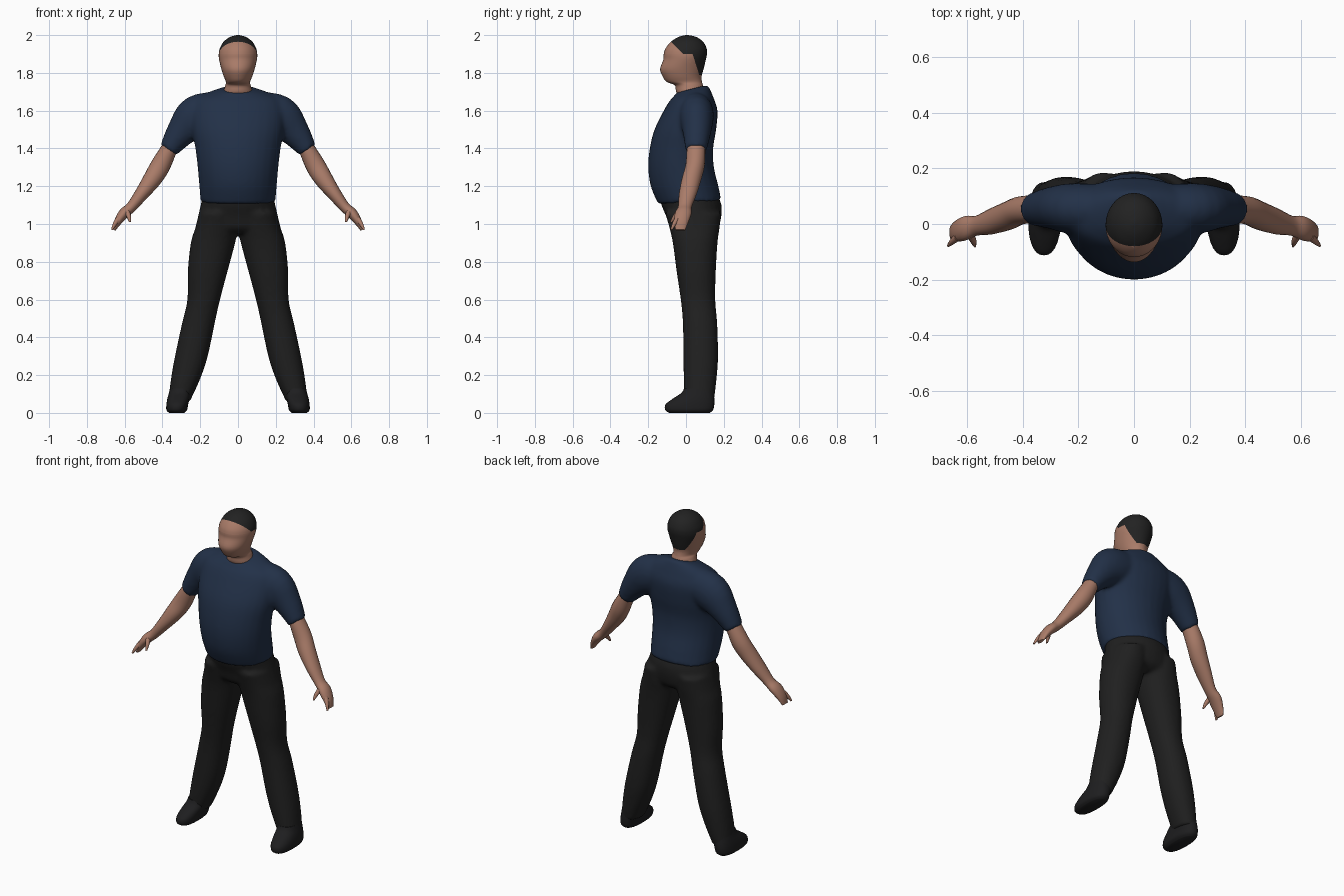
import bpy, bmesh, math
from mathutils import Vector

cube = bpy.data.objects.get("Cube")
if cube:
    bpy.data.objects.remove(cube)


def material(name, rgb):
    m = bpy.data.materials.new(name)
    m.use_nodes = True
    m.diffuse_color = (*rgb, 1)
    bsdf = m.node_tree.nodes["Principled BSDF"]
    bsdf.inputs["Base Color"].default_value = (*rgb, 1)
    bsdf.inputs["Roughness"].default_value = 0.8
    return m


SKIN = material("skin", (0.40, 0.20, 0.14))
NAVY = material("navy_cloth", (0.016, 0.030, 0.064))
BLACK = material("black_cloth", (0.014, 0.014, 0.014))
HAIR = material("dark_hair", (0.016, 0.016, 0.016))
SHOE = material("black_leather", (0.013, 0.013, 0.014))


def smooth_rings(rings, steps):
    """Catmull-Rom interpolation of ring parameters."""
    pts = [Vector(r) for r in rings]
    out = []
    for i in range(len(pts) - 1):
        a, b, c, d = pts[max(i - 1, 0)], pts[i], pts[i + 1], pts[min(i + 2, len(pts) - 1)]
        for k in range(steps):
            t = k / steps
            out.append(0.5 * (2 * b + (c - a) * t + (2 * a - 5 * b + 4 * c - d) * t ** 2
                              + (3 * b - a - 3 * c + d) * t ** 3))
    return out + [pts[-1]]


def loft(bm, rings, side=1, flat=False, power=1.0, n=28, steps=4):
    """Closed tube through rings (x, y, z, half width, half depth, tilt)."""
    rs = smooth_rings(rings, steps)
    loops = []
    for i, r in enumerate(rs):
        p, q = rs[max(i - 1, 0)], rs[min(i + 1, len(rs) - 1)]
        u = Vector((p[2] - q[2], 0, q[0] - p[0]))
        u = Vector((1, 0, 0)) if flat else u.normalized()
        loop = []
        for k in range(n):
            t = 2 * math.pi * k / n
            c, s = math.cos(t), math.sin(t)
            c = math.copysign(abs(c) ** power, c)
            s = math.copysign(abs(s) ** power, s)
            v = Vector(r[:3]) + u * (c * r[3]) + Vector((0, s * r[4], s * r[4] * r[5]))
            loop.append(bm.verts.new((v.x * side, v.y, v.z)))
        loops.append(loop)
    for a, b in zip(loops, loops[1:]):
        for k in range(n):
            bm.faces.new((a[k], a[(k + 1) % n], b[(k + 1) % n], b[k]))
    bm.faces.new(loops[0])
    bm.faces.new(loops[-1])


def box(z, x0, x1, y0, y1, tilt=0):
    """Ring given by its extents at a height."""
    return ((x0 + x1) / 2, (y0 + y1) / 2, z, (x1 - x0) / 2, (y1 - y0) / 2, tilt)


def finish(name, bm, mats, blend=0):
    bmesh.ops.recalc_face_normals(bm, faces=bm.faces)
    me = bpy.data.meshes.new(name)
    bm.to_mesh(me)
    bm.free()
    ob = bpy.data.objects.new(name, me)
    bpy.context.collection.objects.link(ob)
    for m in mats:
        me.materials.append(m)
    bpy.ops.object.select_all(action='DESELECT')
    ob.select_set(True)
    bpy.context.view_layer.objects.active = ob
    bpy.ops.object.shade_smooth_by_angle(angle=math.radians(50))
    # Fuse overlapping volumes into one soft surface
    if blend:
        rm = ob.modifiers.new("fuse", 'REMESH')
        rm.mode = 'VOXEL'
        rm.voxel_size = 0.011
        rm.use_smooth_shade = True
        sm = ob.modifiers.new("soften", 'SMOOTH')
        sm.factor = 0.5
        sm.iterations = blend
    return ob


# Shirt: torso with two short sleeves
bm = bmesh.new()
loft(bm, [box(z, -w, w, y0, y1, t) for z, w, y0, y1, t in (
    (1.115, .198, -.148, .188, .05), (1.2, .205, -.187, .172, 0), (1.3, .214, -.2, .148, 0),
    (1.4, .226, -.192, .144, 0), (1.5, .245, -.167, .16, 0), (1.6, .25, -.118, .167, 0),
    (1.66, .225, -.085, .147, .05), (1.693, .165, -.062, .13, .15),
    (1.716, .09, -.052, .115, .25))], flat=True)
for s in (1, -1):
    loft(bm, [(.09, .05, 1.60, .10, .09, 0), (.215, .055, 1.568, .115, .092, 0),
              (.30, .058, 1.487, .081, .075, 0), (.368, .053, 1.392, .051, .057, 0)], s)
finish("shirt", bm, [NAVY], 8)

# Trousers: hips with two legs
bm = bmesh.new()
loft(bm, [box(z, -w, w, y0, y1) for z, w, y0, y1 in (
    (1.15, .188, -.14, .17), (1.1, .198, -.13, .188), (1.04, .212, -.105, .187),
    (.98, .222, -.085, .17), (.95, .19, -.05, .13))], flat=True)
for s in (1, -1):
    loft(bm, [box(*r) for r in (
        (1.06, .01, .205, -.11, .187), (.98, .0, .226, -.088, .178), (.9, .015, .25, -.07, .167),
        (.75, .055, .266, -.05, .158), (.6, .095, .268, -.028, .155), (.48, .122, .295, -.017, .165),
        (.3, .16, .334, -.014, .17), (.18, .2, .355, -.012, .162), (.06, .255, .37, -.008, .148))],
        s, flat=True, power=0.92)
finish("trousers", bm, [BLACK], 5)

# Head and neck, with the hair cut into the surface
bm = bmesh.new()
loft(bm, [box(z, -w, w, y0, y1) for z, w, y0, y1 in (
    (1.66, .085, -.03, .10), (1.70, .077, -.052, .10), (1.735, .067, -.06, .09),
    (1.752, .064, -.102, .085), (1.78, .075, -.123, .082), (1.82, .088, -.137, .093),
    (1.87, .1, -.12, .105), (1.90, .102, -.118, .111), (1.93, .096, -.108, .109),
    (1.965, .076, -.08, .09), (1.99, .042, -.04, .055), (2.0, .006, -.002, .012))],
    flat=True, n=36)
TEMPLE = (Vector((0, -.08, 1.965)), Vector((0, .065, .065)).normalized())
SIDEBURN = (Vector((0, .035, 1.9)), Vector((0, .11, .035)).normalized())
LOW = (Vector((0, 0, 1.9)), Vector((0, 0, 1)))
NAPE = (Vector((0, 0, 1.79)), Vector((0, 0, 1)))
for co, no in (TEMPLE, SIDEBURN, LOW, NAPE):
    bmesh.ops.bisect_plane(bm, geom=bm.verts[:] + bm.edges[:] + bm.faces[:],
                           plane_co=co, plane_no=no)


def above(p, plane):
    return (p - plane[0]).dot(plane[1]) > 0


for f in bm.faces:
    p = f.calc_center_median()
    top = above(p, TEMPLE) and above(p, LOW)
    back = above(p, SIDEBURN) and above(p, NAPE)
    f.material_index = int(top or back)
finish("head", bm, [SKIN, HAIR])

for s, label in ((1, "left"), (-1, "right")):
    # Bare arm running into a flat hand
    bm = bmesh.new()
    loft(bm, [(.335, .055, 1.45, .04, .045, 0), (.367, .053, 1.392, .044, .049, 0),
              (.41, .048, 1.31, .052, .051, 0), (.452, .03, 1.24, .049, .052, 0),
              (.51, .01, 1.16, .037, .047, 0), (.565, -.006, 1.09, .028, .036, 0),
              (.605, -.015, 1.055, .028, .044, 0), (.637, -.025, 1.01, .02, .038, 0),
              (.656, -.03, .968, .008, .026, 0)], s, n=20)
    # Thumb and forefinger
    loft(bm, [(.59, -.035, 1.07, .015, .018, 0), (.578, -.058, 1.04, .012, .014, 0),
              (.572, -.078, 1.01, .005, .006, 0)], s, n=10)
    loft(bm, [(.632, -.045, 1.03, .015, .016, 0), (.652, -.062, 1.0, .011, .012, 0),
              (.667, -.077, .97, .005, .006, 0)], s, n=10)
    finish(label + "_arm", bm, [SKIN])

    # Shoe
    bm = bmesh.new()
    loft(bm, [box(*r) for r in (
        (0, .285, .365, -.09, .125), (.015, .27, .379, -.11, .143), (.045, .264, .379, -.108, .15),
        (.075, .257, .374, -.07, .15), (.105, .252, .366, -.025, .147),
        (.13, .25, .36, -.01, .145))], s, flat=True, power=0.85)
    finish(label + "_shoe", bm, [SHOE])
